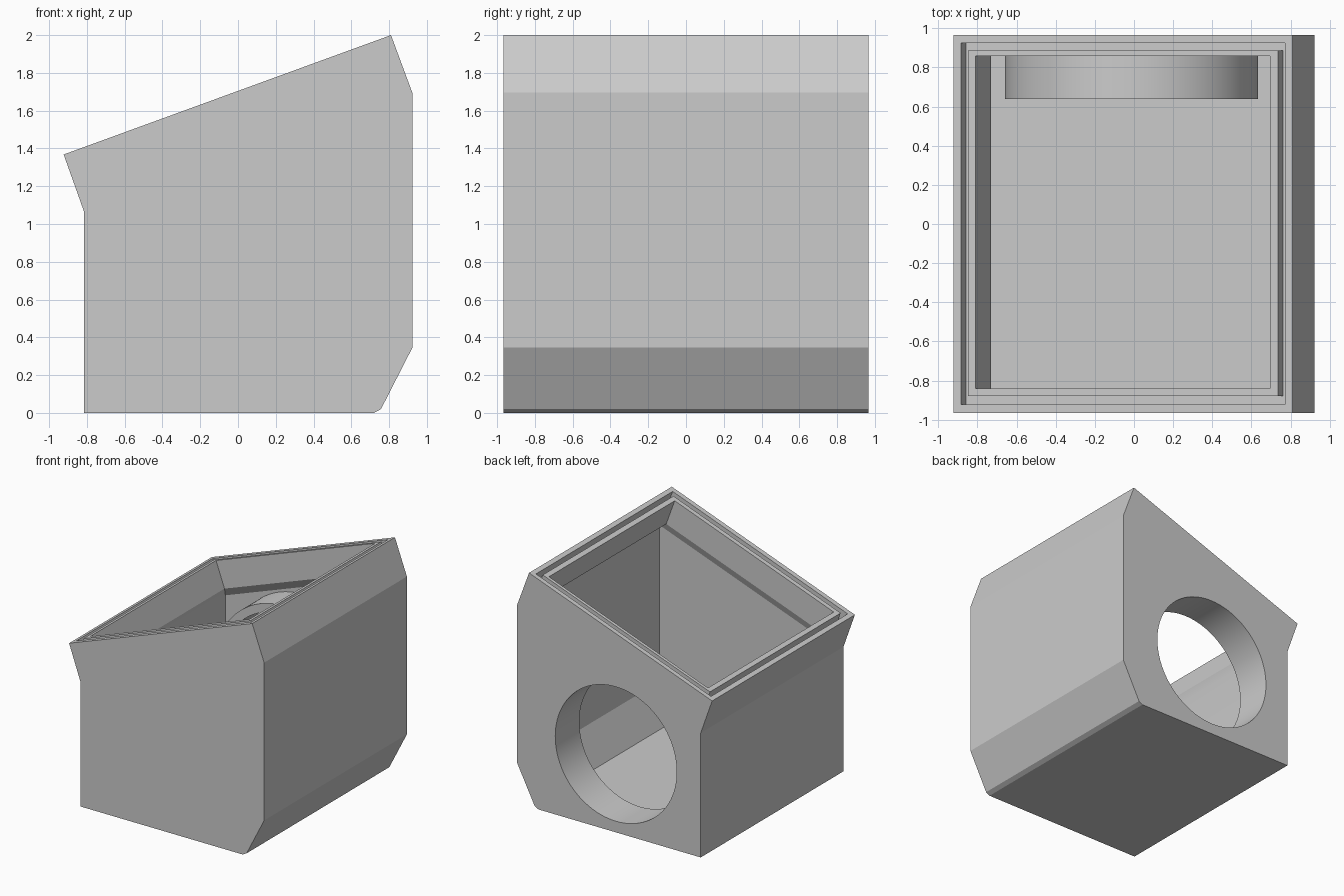
import bpy, bmesh, math
from mathutils import Matrix

if "Cube" in bpy.data.objects:
    bpy.data.objects.remove(bpy.data.objects["Cube"], do_unlink=True)

grey = bpy.data.materials.new("plain grey")
grey.use_nodes = True
grey.diffuse_color = (0.6, 0.6, 0.6, 1)
grey.node_tree.nodes["Principled BSDF"].inputs["Base Color"].default_value = (0.6, 0.6, 0.6, 1)

SLOPE = math.radians(20.04)


def rim_point(x, depth):
    """Point on the sloped rim at x, pushed down square to the rim."""
    z = 1.368 + math.tan(SLOPE) * (x + 0.923)
    return x + math.sin(SLOPE) * depth, z - math.cos(SLOPE) * depth


def make_object(name, bm):
    bmesh.ops.recalc_face_normals(bm, faces=bm.faces)
    mesh = bpy.data.meshes.new(name)
    bm.to_mesh(mesh)
    bm.free()
    mesh.materials.append(grey)
    obj = bpy.data.objects.new(name, mesh)
    bpy.context.collection.objects.link(obj)
    return obj


def loft(name, rings):
    """Skin closed rings of equal length and cap both ends."""
    bm = bmesh.new()
    loops = [[bm.verts.new(p) for p in ring] for ring in rings]
    for a, b in zip(loops, loops[1:]):
        for i in range(len(a)):
            j = (i + 1) % len(a)
            bm.faces.new((a[i], a[j], b[j], b[i]))
    bm.faces.new(loops[0])
    bm.faces.new(loops[-1])
    return make_object(name, bm)


def rect(left, right, front, back):
    """Rectangle ring from the (x, z) of its left and right sides."""
    (lx, lz), (rx, rz) = left, right
    return [(lx, front, lz), (rx, front, rz), (rx, back, rz), (lx, back, lz)]


def rim_box(name, x0, x1, front, back, top, bottom):
    """Block square to the sloped rim."""
    return loft(name, [rect(rim_point(x0, d), rim_point(x1, d), front, back)
                       for d in (top, bottom)])


def cylinder(name, radius, y0, y1):
    bm = bmesh.new()
    bmesh.ops.create_cone(bm, cap_ends=True, segments=96, radius1=radius, radius2=radius,
                          depth=y1 - y0,
                          matrix=Matrix.Translation((-0.013, (y0 + y1) / 2, 0.67))
                          @ Matrix.Rotation(math.pi / 2, 4, 'X'))
    return make_object(name, bm)


def combine(target, tool, operation):
    mod = target.modifiers.new(tool.name, 'BOOLEAN')
    mod.operation, mod.solver, mod.object = operation, 'EXACT', tool
    bpy.context.view_layer.objects.active = target
    bpy.ops.object.modifier_apply(modifier=mod.name)
    bpy.data.objects.remove(tool, do_unlink=True)


# Outer body: side profile pushed through the depth
profile = [(-0.815, 0), (0.72, 0), (0.757, 0.02), (0.923, 0.345), (0.923, 1.695),
           (0.81, 2.0), (-0.923, 1.368), (-0.815, 1.065)]
housing = loft("housing", [[(x, y, z) for x, z in profile] for y in (-0.965, 0.965)])

# Cavity: sloped neck, flared shoulder, straight walls, chamfered floor
NECK, SHOULDER = 0.234, 0.30
wall_l, wall_r = -0.75, 0.855
sink = math.sin(SLOPE) * SHOULDER
cavity = loft("cavity_cutter", [
    rect(rim_point(-0.81, -0.1), rim_point(0.695, -0.1), -0.84, 0.86),
    rect(rim_point(-0.81, NECK), rim_point(0.695, NECK), -0.84, 0.86),
    rect(rim_point(wall_l - sink, SHOULDER), rim_point(wall_r - sink, SHOULDER), -0.865, 0.90),
    rect((wall_l, 0.36), (wall_r, 0.36), -0.865, 0.90),
    rect((wall_l, 0.065), (0.71, 0.065), -0.865, 0.90)])
combine(housing, cavity, 'DIFFERENCE')

# Groove around the rim
groove = rim_box("groove_cutter", -0.885, 0.772, -0.922, 0.925, -0.1, 0.08)
ridge = rim_box("ridge_core", -0.848, 0.735, -0.88, 0.887, -0.2, 0.2)
combine(groove, ridge, 'DIFFERENCE')
combine(housing, groove, 'DIFFERENCE')

# Round port through the back, with a collar inside
combine(housing, cylinder("port_collar", 0.647, 0.64, 0.935), 'UNION')
combine(housing, cylinder("port_cutter", 0.575, 0.55, 1.1), 'DIFFERENCE')

# Smooth only the round surfaces
bpy.ops.object.select_all(action='DESELECT')
housing.select_set(True)
bpy.context.view_layer.objects.active = housing
bpy.ops.object.shade_smooth_by_angle(angle=math.radians(15))
